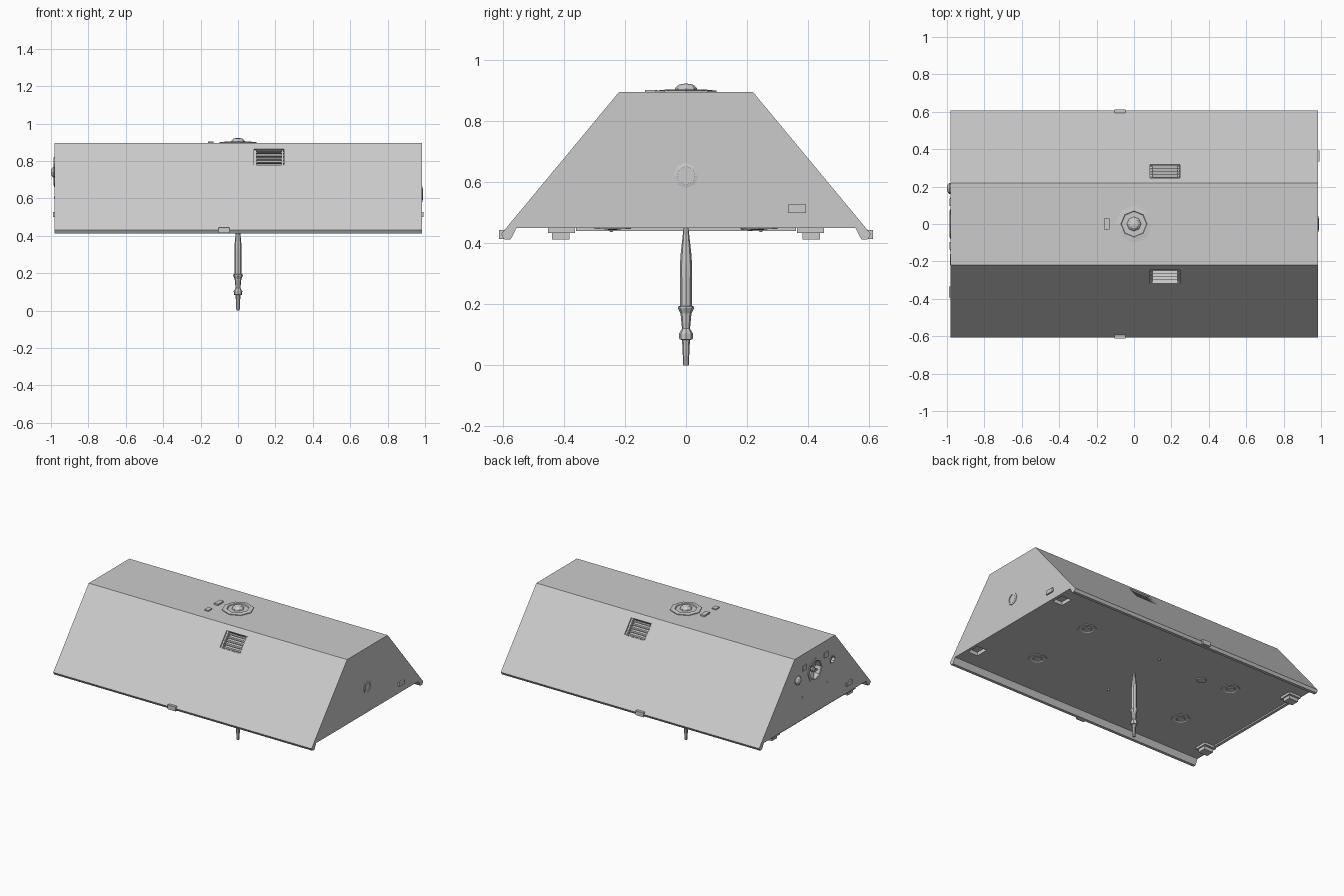
import bpy, bmesh
from math import pi, cos, sin, atan2
from mathutils import Matrix, Vector

if "Cube" in bpy.data.objects:
    bpy.data.objects.remove(bpy.data.objects["Cube"])

X0, X1 = -0.98, 0.983
FLOOR, ROOF = 0.45, 0.895
T = Matrix.Translation
UP = Matrix.Identity(4)
DOWN = Matrix.Rotation(pi, 4, 'X')
LEFT = Matrix.Rotation(-pi / 2, 4, 'Y')
RIGHT = Matrix.Rotation(pi / 2, 4, 'Y')


def finish(name, bm):
    bmesh.ops.remove_doubles(bm, verts=bm.verts, dist=1e-5)
    bmesh.ops.recalc_face_normals(bm, faces=bm.faces)
    me = bpy.data.meshes.new(name)
    bm.to_mesh(me)
    bm.free()
    ob = bpy.data.objects.new(name, me)
    bpy.context.collection.objects.link(ob)
    return ob


def box(name, center, size, rot=UP):
    bm = bmesh.new()
    m = T(Vector(center)) @ rot @ Matrix.Diagonal((*size, 1))
    bmesh.ops.create_cube(bm, size=1, matrix=m)
    return finish(name, bm)


def lathe(name, profile, center, rot=UP, sides=8):
    """Spin (radius, height) points around the local z axis."""
    bm = bmesh.new()
    rings = [[bm.verts.new((r * cos(2 * pi * i / sides), r * sin(2 * pi * i / sides), z))
              for i in range(sides)] for r, z in profile]
    for a, b in zip(rings, rings[1:]):
        for i in range(sides):
            j = (i + 1) % sides
            bm.faces.new((a[i], a[j], b[j], b[i]))
    bmesh.ops.transform(bm, matrix=T(Vector(center)) @ rot, verts=bm.verts)
    return finish(name, bm)


def cut(target, cutter):
    mod = target.modifiers.new(cutter.name, 'BOOLEAN')
    mod.operation, mod.solver, mod.object = 'DIFFERENCE', 'EXACT', cutter
    cutter.hide_render = True
    cutter.hide_set(True)


# Main housing: trapezoid profile with drooping eaves
half = [(0.22, ROOF), (0.606, 0.43), (0.595, 0.412), (0.575, 0.412), (0.555, FLOOR)]
profile = half + [(-y, z) for y, z in reversed(half)]
bm = bmesh.new()
face = bm.faces.new([bm.verts.new((X0, y, z)) for y, z in profile])
ext = bmesh.ops.extrude_face_region(bm, geom=[face])
bmesh.ops.translate(bm, vec=(X1 - X0, 0, 0),
                    verts=[v for v in ext['geom'] if isinstance(v, bmesh.types.BMVert)])
housing = finish("housing", bm)

# Louvred vents recessed in both slopes
tilt = atan2(0.465, 0.386)
for s, side in ((1, "front"), (-1, "back")):
    rot = Matrix.Rotation(s * (tilt + 0.0), 4, 'X')
    m = T((0.165, -s * 0.282, 0.82)) @ rot
    cut(housing, box(side + "_vent_cutter", m.translation, (0.16, 0.115, 0.08), rot))
    for i in range(5):
        p = m @ Vector((0, s * (-0.046 + 0.023 * i), -0.02))
        box(f"{side}_vent_slat", p, (0.16, 0.005, 0.03), rot @ Matrix.Rotation(s * 0.5, 4, 'X'))
    for dx in (-0.073, 0.073):
        box(f"{side}_vent_jamb", m @ Vector((dx, 0, -0.02)), (0.012, 0.115, 0.025), rot)
    # Latch tab on the eave
    box(side + "_latch", (-0.075, -s * 0.603, 0.429), (0.06, 0.02, 0.03))

# Roof beacon and small plates
lathe("roof_beacon", [(0, -0.01), (0.1, -0.01), (0.1, 0.005), (0.07, 0.008), (0.067, 0.003),
                      (0.038, 0.003), (0.036, 0.013), (0.024, 0.024), (0, 0.029)], (0, 0, ROOF))
box("roof_plate", (-0.145, 0, 0.898), (0.03, 0.06, 0.014))
box("roof_plate", (-0.145, -0.115, 0.896), (0.03, 0.04, 0.012))

# Left end: fan opening with rim, blades and hub
fan = Vector((X0, 0, 0.74))
cut(housing, lathe("fan_cutter", [(0, -0.04), (0.063, -0.04), (0.063, 0.02), (0, 0.02)], fan, LEFT))
lathe("fan_rim", [(0.062, -0.01), (0.08, -0.01), (0.08, 0.004), (0.066, 0.006),
                  (0.062, 0.002), (0.062, -0.01)], fan, LEFT)
lathe("fan_hub", [(0, -0.04), (0.018, -0.04), (0.016, -0.008), (0, -0.003)], fan, LEFT)
for i in range(6):
    turn = Matrix.Rotation(i * pi / 3, 4, 'X')
    box("fan_blade", fan + turn @ Vector((0.025, 0, 0.037)), (0.004, 0.026, 0.05),
        turn @ Matrix.Rotation(0.6, 4, 'Z'))

# Left end: plates, knob, socket and screws
for s in (-1, 1):
    box("end_plate", (X0, s * 0.117, 0.80), (0.012, 0.04, 0.035))
    lathe("end_screw", [(0, -0.005), (0.008, -0.005), (0.006, 0.003), (0, 0.003)],
          (X0, s * 0.137, 0.605), LEFT, 6)
lathe("end_knob", [(0, -0.01), (0.03, -0.01), (0.03, 0.006), (0.022, 0.015), (0.01, 0.02),
                   (0, 0.02)], (X0, 0.19, 0.74), LEFT)
cut(housing, lathe("socket_cutter", [(0, -0.02), (0.024, -0.02), (0.024, 0.02), (0, 0.02)],
                   (X0, -0.19, 0.74), LEFT))
lathe("socket_rim", [(0.023, -0.01), (0.03, -0.01), (0.03, 0.003), (0.023, 0.003), (0.023, -0.01)],
      (X0, -0.19, 0.74), LEFT)

# Side boxes on both ends, ring on the right end
box("right_end_box", (X1, 0.364, 0.513), (0.02, 0.06, 0.027))
box("left_end_box", (X0, -0.364, 0.513), (0.02, 0.06, 0.027))
lathe("right_end_ring", [(0.03, -0.005), (0.042, -0.005), (0.042, 0.003), (0.03, 0.005),
                         (0.03, -0.005)], (X1, 0, 0.622), RIGHT)

# Underside: hanging blocks, edge strip and matching slots
for s in (-1, 1):
    box("hanging_block", (-0.925, s * 0.41, 0.432), (0.07, 0.057, 0.04))
    box("block_base", (-0.925, s * 0.408, 0.443), (0.09, 0.088, 0.018))
    cut(housing, box("slot_cutter", (0.925, s * 0.408, 0.45), (0.075, 0.09, 0.05)))
    lathe("floor_pin", [(0, -0.01), (0.006, -0.01), (0.008, 0.006), (0.005, 0.014), (0, 0.014)],
          (0, s * 0.245, FLOOR), DOWN, 6)
    # Ringed floor lamps
    for x in (-0.58, 0.58):
        lathe("floor_lamp", [(0, -0.01), (0.062, -0.01), (0.06, 0.004), (0.045, 0.004),
                             (0.04, 0.001), (0.03, 0.001), (0.026, 0.005), (0, 0.007)],
              (x, s * 0.24, FLOOR), DOWN)
box("edge_strip", (-0.96, 0, 0.446), (0.02, 0.72, 0.012))
lathe("floor_sensor", [(0, -0.01), (0.035, -0.01), (0.03, 0.006), (0, 0.008)],
      (-0.37, 0.21, FLOOR), DOWN)

# Central antenna spike reaching the ground
lathe("antenna", [(0, 0), (0.009, 0), (0.013, 0.083), (0.022, 0.085), (0.023, 0.104), (0.013, 0.12),
                  (0.018, 0.17), (0.027, 0.187), (0.027, 0.192), (0.019, 0.195), (0.02, 0.33),
                  (0.017, 0.37), (0.008, 0.45), (0, 0.455)], (0, 0, 0))
